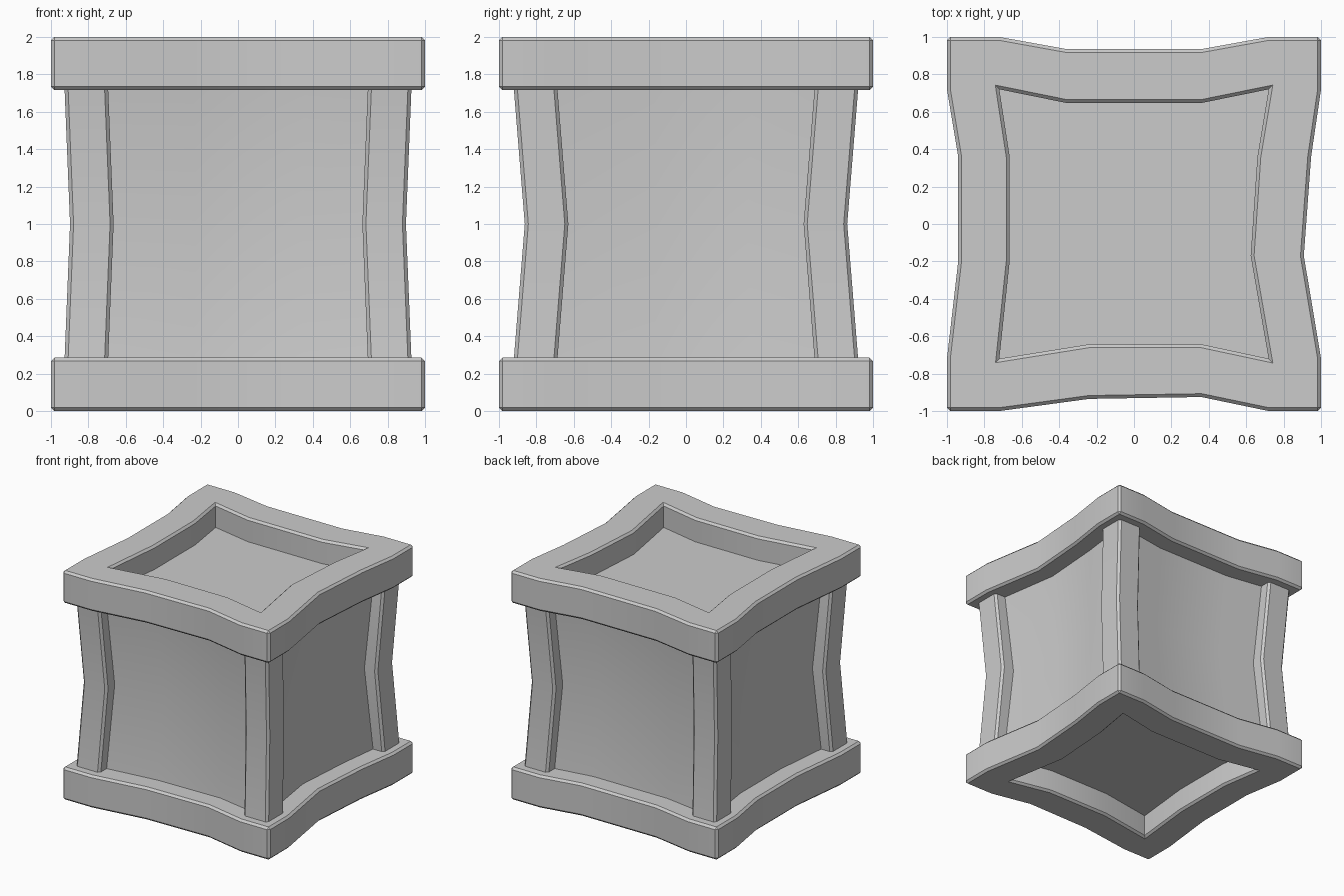
import bpy, bmesh, math

old = bpy.data.objects.get("Cube")
if old:
    bpy.data.objects.remove(old, do_unlink=True)

# One plain grey for the whole crate
grey = bpy.data.materials.new("plain_grey")
grey.use_nodes = True
colour = (0.6, 0.6, 0.6, 1)
grey.diffuse_color = colour
grey.node_tree.nodes["Principled BSDF"].inputs["Base Color"].default_value = colour


def finish(bm, name, chamfer=0.0):
    bmesh.ops.recalc_face_normals(bm, faces=bm.faces)
    if chamfer:
        # Only outward corners are chamfered
        sharp = [e for e in bm.edges
                 if e.is_convex and e.calc_face_angle(0) > math.radians(50)]
        bmesh.ops.bevel(bm, geom=sharp, offset=chamfer, offset_type="OFFSET",
                        segments=1, profile=0.5, affect="EDGES")
    mesh = bpy.data.meshes.new(name)
    bm.to_mesh(mesh)
    bm.free()
    obj = bpy.data.objects.new(name, mesh)
    bpy.context.collection.objects.link(obj)
    mesh.materials.append(grey)
    bpy.ops.object.select_all(action="DESELECT")
    bpy.context.view_layer.objects.active = obj
    obj.select_set(True)
    bpy.ops.object.shade_smooth_by_angle(angle=math.radians(30))


# Wavy outline: per side, two knots as (along, outer depth, inner depth),
# listed counter-clockwise from the front, with "along" running that way
SIDES = [
    [(-0.24, 0.935, 0.643), (0.36, 0.925, 0.643)],
    [(-0.17, 0.908, 0.624), (0.36, 0.947, 0.66)],
    [(-0.36, 0.935, 0.647), (0.36, 0.935, 0.647)],
    [(-0.36, 0.94, 0.665), (0.2, 0.94, 0.665)],
]


def turn(p, quarter):
    x, y = p
    for _ in range(quarter):
        x, y = -y, x
    return x, y


def frame_stations():
    stations = []
    for q, knots in enumerate(SIDES):
        corner, inner = 1.0, 0.72
        side = [((-corner, -corner), (-inner, -inner)),
                ((-0.72, -corner), (-inner, -inner))]
        side += [((a, -o), (a, -i)) for a, o, i in knots]
        side += [((0.72, -corner), (inner, -inner))]
        stations += [(turn(o, q), turn(i, q)) for o, i in side]
    return stations


def frame(name, low, high):
    bm = bmesh.new()
    loops = []
    for outer, inner in frame_stations():
        loops.append([bm.verts.new((*p, z)) for p, z in
                      ((outer, low), (outer, high), (inner, high), (inner, low))])
    for a, b in zip(loops, loops[1:] + loops[:1]):
        for k in range(4):
            n = (k + 1) % 4
            bm.faces.new((a[k], b[k], b[n], a[n]))
    bmesh.ops.remove_doubles(bm, verts=bm.verts, dist=0.0001)
    finish(bm, name, 0.018)


def stack(rings, name, chamfer=0.0):
    """Skin a pile of closed rings and cap both ends."""
    bm = bmesh.new()
    rings = [[bm.verts.new(p) for p in ring] for ring in rings]
    for a, b in zip(rings, rings[1:]):
        for k in range(len(a)):
            n = (k + 1) % len(a)
            bm.faces.new((a[k], a[n], b[n], b[k]))
    bm.faces.new(rings[0])
    bm.faces.new(rings[-1])
    finish(bm, name, chamfer)


frame("bottom_frame", 0.0, 0.285)
frame("top_frame", 1.717, 2.0)

# Corner posts, pinched at mid height
for sx, x_word in ((-1, "right"), (1, "left")):
    for sy, y_word in ((-1, "front"), (1, "back")):
        rings = []
        for z, pinch_x, pinch_y in ((0.26, 0, 0), (1.0, 0.03, 0.06), (1.74, 0, 0)):
            x, y, w = 0.928 - pinch_x, 0.922 - pinch_y, 0.233
            rings.append([(sx * px, sy * py, z) for px, py in
                          ((x, y), (x - w, y), (x - w, y - w), (x, y - w))])
        stack(rings, f"{y_word}_{x_word}_post", 0.019)

# Inner box: sides follow the wavy outline and pinch at mid height
outline = []
for q, knots in enumerate(SIDES):
    corner = 0.832
    side = [(-corner, -corner), (-0.72, -corner)]
    side += [(a, 0.16 - o) for a, o, _ in knots]
    side += [(0.72, -corner)]
    outline += [turn(p, q) for p in side]
levels = ((0.205, 1, 1), (1.0, 0.942, 0.905), (1.795, 1, 1))
stack([[(x * kx, y * ky, z) for x, y in outline] for z, kx, ky in levels], "panel_box")
